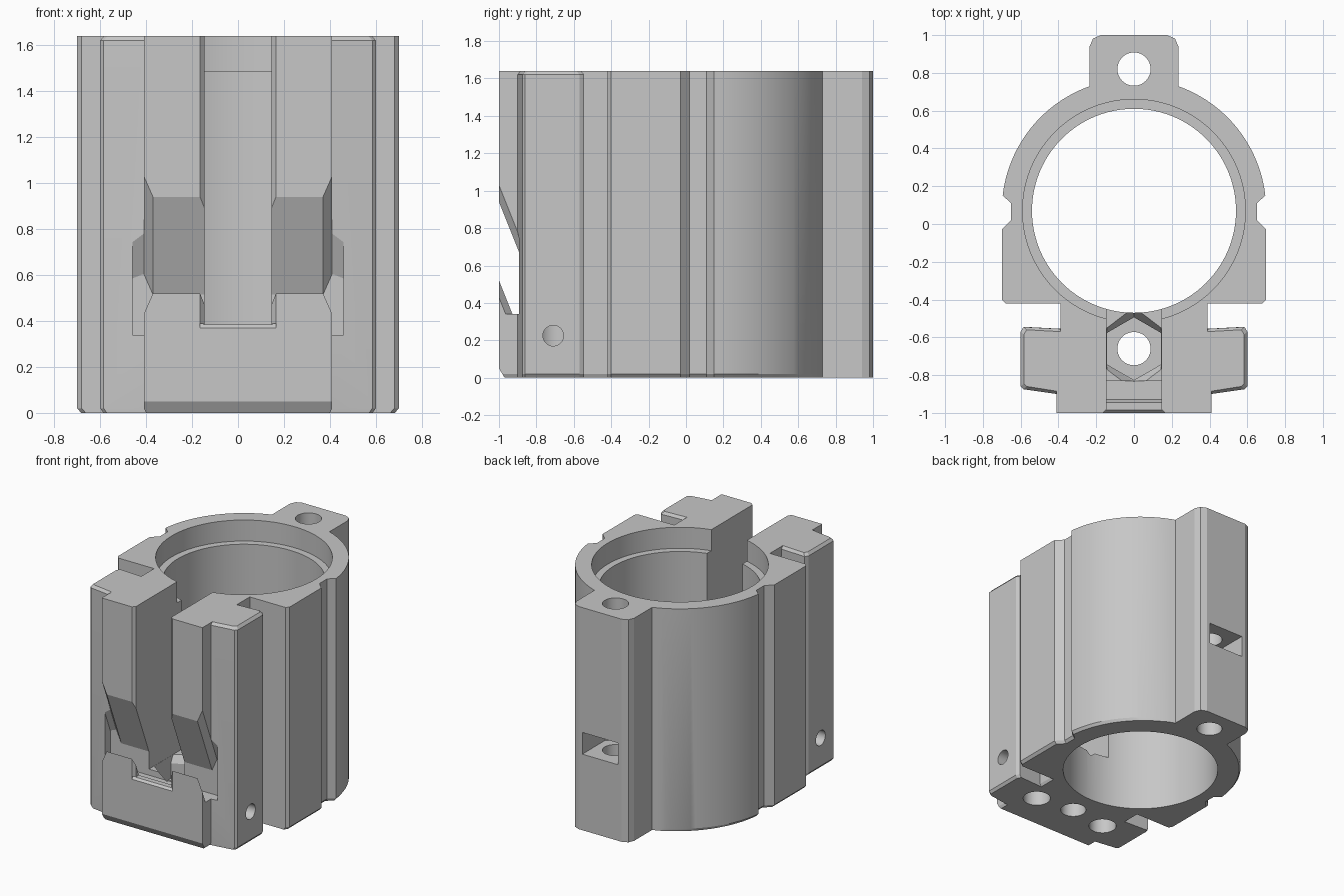
import bpy, bmesh
from math import sin, cos, radians, pi

old = bpy.data.objects.get("Cube")
if old:
    bpy.data.objects.remove(old, do_unlink=True)

HEIGHT = 1.64
BORE_Y = 0.07

grey = bpy.data.materials.new("plain grey")
grey.use_nodes = True
colour = (0.57, 0.57, 0.57, 1)
grey.diffuse_color = colour
grey.node_tree.nodes["Principled BSDF"].inputs["Base Color"].default_value = colour


def loft(name, loops):
    """Closed solid through loops with equal point counts."""
    bm = bmesh.new()
    rings = [[bm.verts.new(p) for p in loop] for loop in loops]
    n = len(rings[0])
    for a, b in zip(rings, rings[1:]):
        for i in range(n):
            j = (i + 1) % n
            bm.faces.new((a[i], a[j], b[j], b[i]))
    bm.faces.new(rings[0])
    bm.faces.new(rings[-1])
    bmesh.ops.recalc_face_normals(bm, faces=bm.faces)
    mesh = bpy.data.meshes.new(name)
    bm.to_mesh(mesh)
    bm.free()
    mesh.materials.append(grey)
    obj = bpy.data.objects.new(name, mesh)
    bpy.context.collection.objects.link(obj)
    return obj


def along_z(name, outline, z0, z1):
    return loft(name, [[(x, y, z) for x, y in outline] for z in (z0, z1)])


def along_x(name, outline, x0, x1):
    return loft(name, [[(x, y, z) for y, z in outline] for x in (x0, x1)])


def circle(u, v, r, n=48, turn=0.0):
    return [(u + r * cos(2 * pi * i / n + turn), v + r * sin(2 * pi * i / n + turn))
            for i in range(n)]


def cut(target, cutter):
    cutter.hide_render = True
    mod = target.modifiers.new("cut", 'BOOLEAN')
    mod.operation = 'DIFFERENCE'
    mod.solver = 'EXACT'
    mod.object = cutter
    bpy.context.view_layer.objects.active = target
    bpy.ops.object.modifier_apply(modifier=mod.name)
    bpy.data.objects.remove(cutter, do_unlink=True)


# Outer outline: rear lug, round shell, side groove, shoulder, side rail, front block
half = [(0.175, 1), (0.217, 0.982), (0.235, 0.94)]
for i in range(25):
    a = radians(70.4 + (6.6 - 70.4) * i / 24)
    half.append((0.7 * cos(a), BORE_Y + 0.7 * sin(a)))
half += [(0.65, 0.11), (0.65, 0.02), (0.7, -0.03), (0.7, -0.4), (0.68, -0.42),
         (0.39, -0.42), (0.39, -0.555), (0.585, -0.545), (0.6, -0.57),
         (0.6, -0.86), (0.585, -0.875), (0.41, -0.9), (0.41, -1)]
outline = half + [(-x, y) for x, y in reversed(half)]


def foot(x, y):
    return (x * 0.975 if abs(x) > 0.3 else x, y)


def rail_top(x, y):
    if -0.95 < y < -0.5:
        y += 0.015 if y < -0.7 else -0.015
        if abs(x) > 0.5:
            x -= 0.017 if x > 0 else -0.017
    return (x, y)


body = loft("clamp_body", [
    [(*foot(x, y), 0) for x, y in outline],
    [(x, y, 0.02) for x, y in outline],
    [(x, y, HEIGHT - 0.02) for x, y in outline],
    [(*rail_top(x, y), HEIGHT) for x, y in outline]])

# Main bore, top seat and rear lug hole
cut(body, along_z("bore", circle(0, BORE_Y, 0.54, 96), -0.1, 2))
cut(body, along_z("top_seat", circle(0, BORE_Y, 0.59, 96), 1.485, 2))
cut(body, along_z("lug_hole", circle(0, 0.82, 0.088), -0.1, 2))

# Nut slot in the rear lug
cut(body, along_z("rear_nut_slot", [(0.145, 1.1), (0.145, 0.736), (0, 0.652),
                                    (-0.145, 0.736), (-0.145, 1.1)], 0.56, 0.72))

# Front slot with chamfered mouth
cut(body, along_z("front_slot", [(0.185, -1.02), (0.145, -0.98), (0.145, -0.3),
                                 (-0.145, -0.3), (-0.145, -0.98), (-0.185, -1.02)],
                  0.385, 2))
cut(body, along_x("slot_sill", [(-1.02, 0.35), (-0.98, 0.39), (-1.02, 0.39)],
                  -0.165, 0.165))

# Six-sided nut pocket with flared top, and the screw hole below it
pocket = []
for r, z in ((0.166, 0.22), (0.166, 0.33), (0.22, 0.386)):
    pocket.append([(max(-0.144, min(0.144, x)), y, z)
                   for x, y in circle(0, -0.66, r, 6, pi / 2)])
cut(body, loft("front_nut_pocket", pocket))
cut(body, along_z("front_screw_hole", circle(0, -0.66, 0.088), -0.1, 0.3))

# Slanted strap channel across the front, flared at its ends
sections = []
for x, low, high in ((-0.46, 0.59, 1.01), (-0.41, 0.43, 1.03), (-0.37, 0.52, 0.94),
                     (0.37, 0.52, 0.94), (0.41, 0.43, 1.03), (0.46, 0.59, 1.01)):
    sections.append([(x, -1.1, low + 0.25), (x, -1 + (low - 0.34) / 2.5, 0.34),
                     (x, -0.83, 0.34), (x, -0.83, high - 0.425), (x, -1.1, high + 0.25)])
cut(body, loft("strap_channel", sections))

# Underside holes and cross holes in both rails
for side in (-1, 1):
    cut(body, along_z("rail_bottom_hole", circle(side * 0.3, -0.7, 0.095), -0.1, 0.45))
    cut(body, along_x("rail_cross_hole", circle(-0.71, 0.225, 0.055, 32),
                      side * 0.3, side * 0.7))

# Bottom chamfer of the front block
cut(body, along_x("front_chamfer", [(-1.03, 0.1), (-0.94, -0.05), (-1.03, -0.05)],
                  -0.5, 0.5))

# Smooth the round walls, keep the edges sharp
bpy.ops.object.select_all(action='DESELECT')
body.select_set(True)
bpy.context.view_layer.objects.active = body
bpy.ops.object.shade_smooth_by_angle(angle=radians(20))
